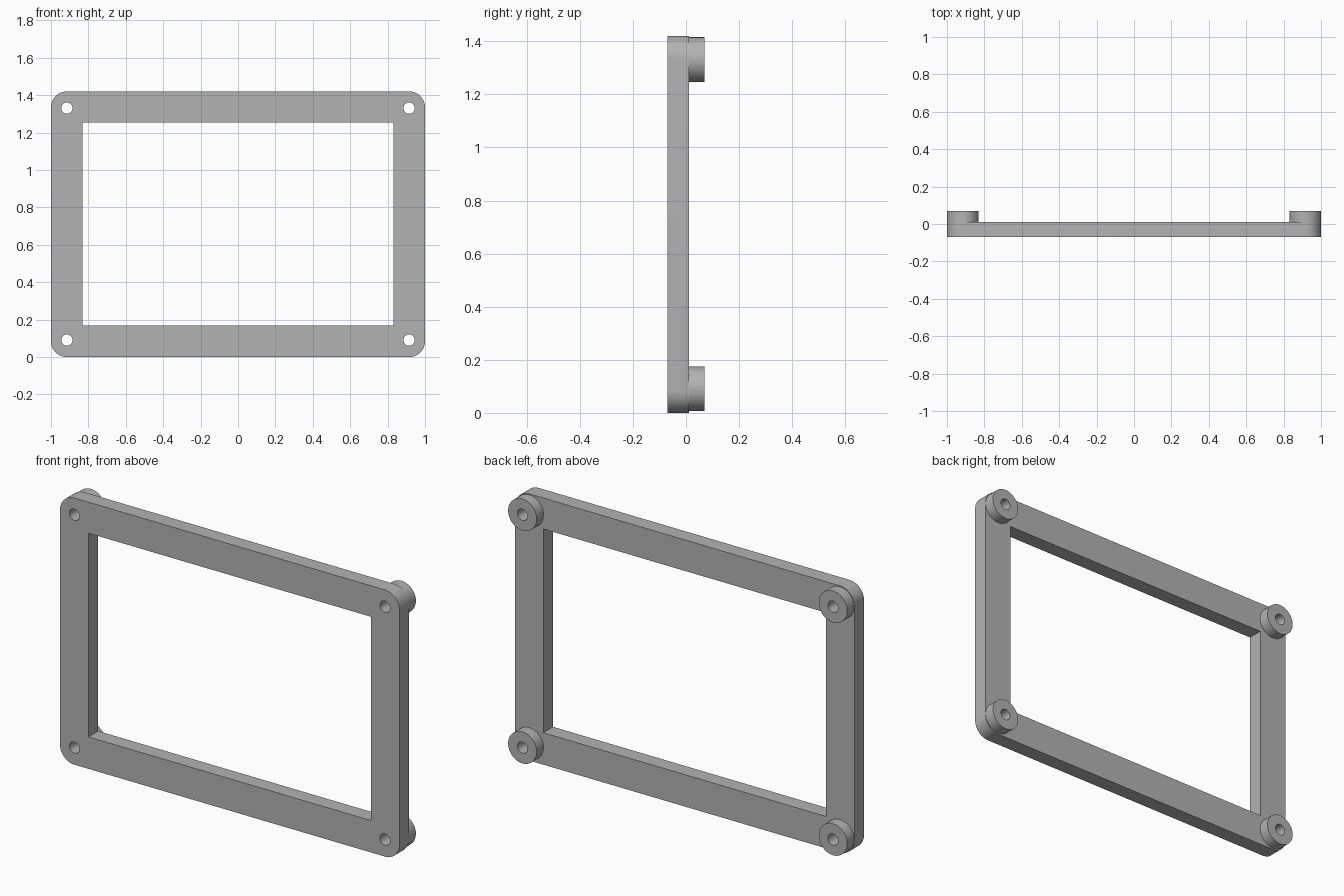
import bpy
import bmesh
from math import sin, cos, pi

cube = bpy.data.objects.get("Cube")
if cube:
    bpy.data.objects.remove(cube, do_unlink=True)

WIDTH, HEIGHT = 2.0, 1.42
FRONT, SEAM, BACK = -0.07, 0.012, 0.07
CORNER, BOSS_R, HOLE_R = 0.085, 0.084, 0.03
HOLE_X, HOLE_LOW, HOLE_HIGH = 0.915, 0.091, 1.331

gray = bpy.data.materials.new("light gray")
gray.use_nodes = True
gray.diffuse_color = (0.45, 0.45, 0.45, 1)
gray.node_tree.nodes["Principled BSDF"].inputs["Base Color"].default_value = gray.diffuse_color


def circle(cx, cz, r, n=48):
    return [(cx + r * cos(2 * pi * i / n), cz + r * sin(2 * pi * i / n)) for i in range(n)]


def rounded_rect(x0, x1, z0, z1, r, n=12):
    centres = [(x1 - r, z1 - r), (x0 + r, z1 - r), (x0 + r, z0 + r), (x1 - r, z0 + r)]
    return [(cx + r * cos(pi / 2 * (k + i / n)), cz + r * sin(pi / 2 * (k + i / n)))
            for k, (cx, cz) in enumerate(centres) for i in range(n + 1)]


def plate(name, outlines, y0, y1):
    """Extrude an outline with holes from y0 to y1."""
    curve = bpy.data.curves.new(name, "CURVE")
    curve.dimensions = "2D"
    curve.fill_mode = "BOTH"
    curve.extrude = (y1 - y0) / 2
    for points in outlines:
        spline = curve.splines.new("POLY")
        spline.points.add(len(points) - 1)
        for point, (x, z) in zip(spline.points, points):
            point.co = (x, z, 0, 1)
        spline.use_cyclic_u = True
    obj = bpy.data.objects.new(name, curve)
    bpy.context.collection.objects.link(obj)
    obj.location.y = (y0 + y1) / 2
    obj.rotation_euler.x = pi / 2
    bpy.ops.object.select_all(action="DESELECT")
    obj.select_set(True)
    bpy.context.view_layer.objects.active = obj
    bpy.ops.object.convert(target="MESH")
    obj = bpy.context.object
    bm = bmesh.new()
    bm.from_mesh(obj.data)
    bmesh.ops.remove_doubles(bm, verts=bm.verts, dist=0.0001)
    bmesh.ops.recalc_face_normals(bm, faces=bm.faces)
    bm.to_mesh(obj.data)
    bm.free()
    obj.data.materials.clear()
    obj.data.materials.append(gray)
    bpy.ops.object.shade_smooth_by_angle()
    return obj


# Rectangular frame with a window and four screw holes
corners = {
    "lower_right": (-HOLE_X, HOLE_LOW), "lower_left": (HOLE_X, HOLE_LOW),
    "upper_right": (-HOLE_X, HOLE_HIGH), "upper_left": (HOLE_X, HOLE_HIGH),
}
outer = rounded_rect(-WIDTH / 2, WIDTH / 2, 0, HEIGHT, CORNER)
window = [(-0.832, 0.17), (0.832, 0.17), (0.832, 1.255), (-0.832, 1.255)]
holes = [circle(x, z, HOLE_R) for x, z in corners.values()]
plate("frame", [outer, window] + holes, FRONT, SEAM)

# Round standoffs behind the corners
for side, (x, z) in corners.items():
    plate(side + "_standoff", [circle(x, z, BOSS_R), circle(x, z, HOLE_R)], SEAM, BACK)
